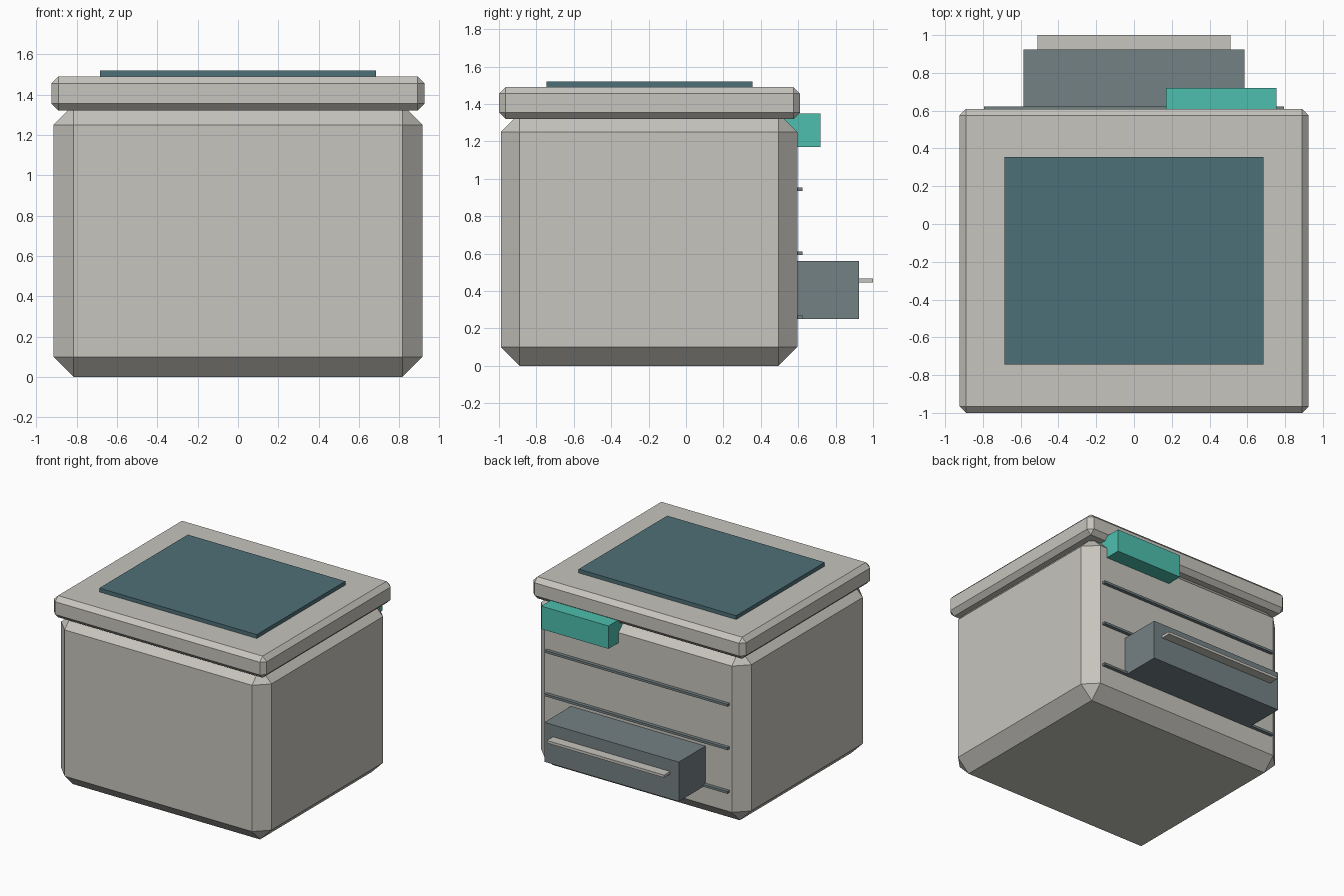
import bpy, bmesh
from mathutils import Vector

if "Cube" in bpy.data.objects:
    bpy.data.objects.remove(bpy.data.objects["Cube"])


def material(name, rgb):
    m = bpy.data.materials.new(name)
    m.diffuse_color = (*rgb, 1.0)
    m.use_nodes = True
    m.node_tree.nodes["Principled BSDF"].inputs["Base Color"].default_value = m.diffuse_color
    return m


PALE = material("warm pale grey", (0.57, 0.555, 0.51))
SLATE = material("slate grey", (0.175, 0.22, 0.232))
GLASS = material("dark blue green", (0.076, 0.162, 0.188))
TEAL = material("bright teal", (0.075, 0.52, 0.42))


def box(name, lo, hi, mat, chamfer=0.0):
    """Box between two corners, with optional flat chamfers on all edges."""
    lo, hi = Vector(lo), Vector(hi)
    size, centre = hi - lo, (lo + hi) / 2
    bm = bmesh.new()
    bmesh.ops.create_cube(bm, size=1.0)
    bmesh.ops.scale(bm, vec=size, verts=bm.verts)
    if chamfer:
        bmesh.ops.bevel(bm, geom=bm.edges[:], offset=chamfer,
                        segments=1, affect='EDGES')
    mesh = bpy.data.meshes.new(name)
    bm.to_mesh(mesh)
    bm.free()
    mesh.materials.append(mat)
    ob = bpy.data.objects.new(name, mesh)
    ob.location = centre
    bpy.context.collection.objects.link(ob)
    return ob


# Cabinet and overhanging lid
box("body", (-0.915, -0.99, 0), (0.915, 0.595, 1.35), PALE, 0.1)
box("lid", (-0.925, -1.0, 1.32), (0.925, 0.61, 1.49), PALE, 0.035)
box("top_panel", (-0.685, -0.745, 1.46), (0.685, 0.355, 1.52), GLASS)

# Thin seams across the back
for i, z in enumerate((0.26, 0.603, 0.945)):
    box(f"back_seam_{i + 1}", (-0.795, 0.57, z - 0.009),
        (0.795, 0.622, z + 0.009), SLATE)

# Drawer with handle bar, and the small box under the lid
box("drawer", (-0.585, 0.55, 0.25), (0.585, 0.925, 0.56), SLATE)
box("drawer_handle", (-0.51, 0.91, 0.445), (0.51, 1.0, 0.466), PALE)
box("teal_box", (0.17, 0.48, 1.17), (0.755, 0.72, 1.35), TEAL)
